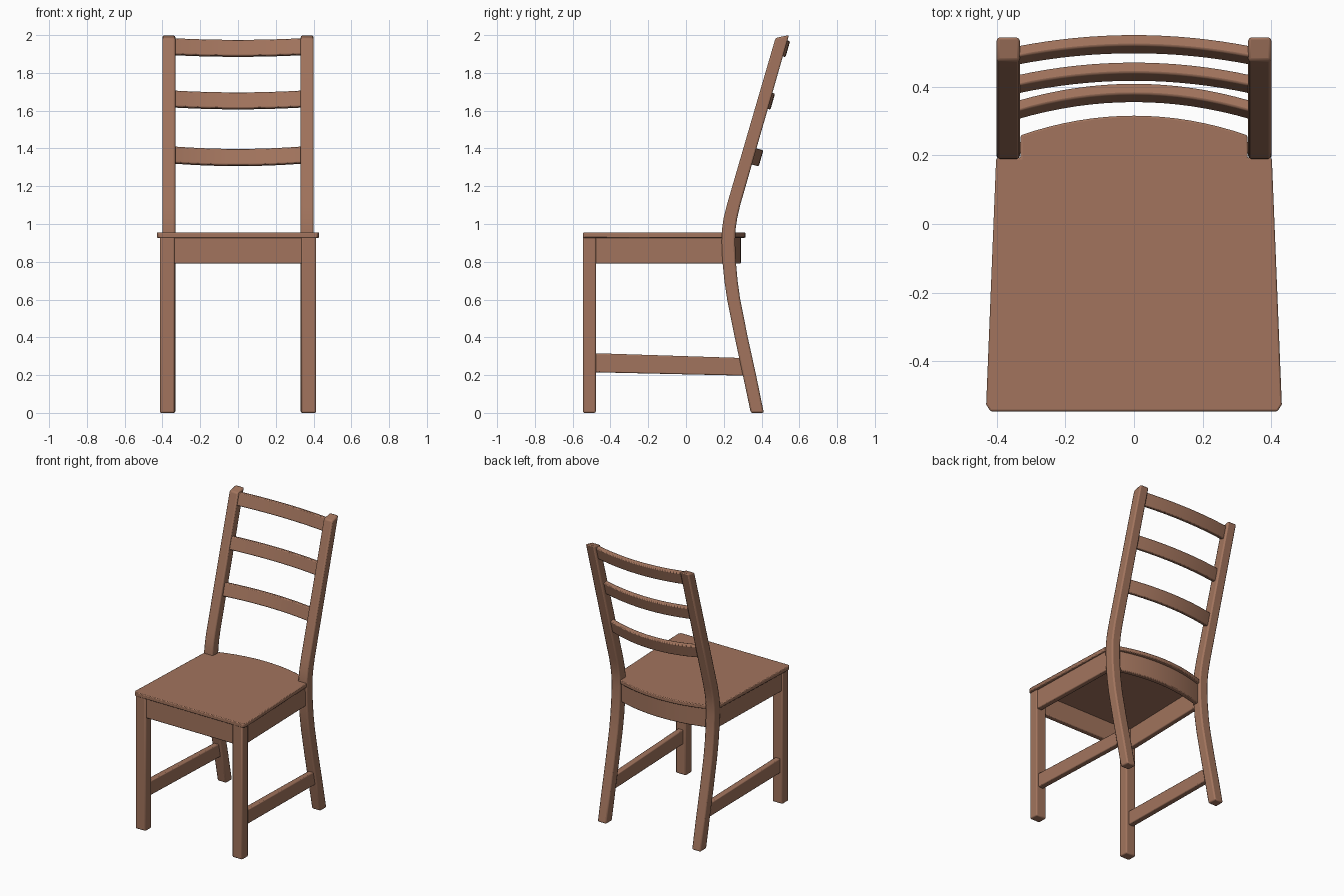
import bpy, bmesh, math

if "Cube" in bpy.data.objects:
    bpy.data.objects.remove(bpy.data.objects["Cube"])

wood = bpy.data.materials.new("warm brown wood")
wood.diffuse_color = (0.36, 0.175, 0.11, 1)
wood.use_nodes = True
wood.node_tree.nodes["Principled BSDF"].inputs["Base Color"].default_value = wood.diffuse_color


def finish(name, bm, mirror=False, bevel=0.006):
    """Turn a bmesh into a softly bevelled, smooth shaded object."""
    bmesh.ops.recalc_face_normals(bm, faces=bm.faces)
    mesh = bpy.data.meshes.new(name)
    bm.to_mesh(mesh)
    bm.free()
    ob = bpy.data.objects.new(name, mesh)
    bpy.context.collection.objects.link(ob)
    mesh.materials.append(wood)
    if mirror:
        m = ob.modifiers.new("mirror", 'MIRROR')
        m.use_mirror_merge = False
    b = ob.modifiers.new("bevel", 'BEVEL')
    b.width, b.segments = bevel, 2
    b.limit_method, b.angle_limit = 'ANGLE', math.radians(40)
    bpy.ops.object.select_all(action='DESELECT')
    ob.select_set(True)
    bpy.context.view_layer.objects.active = ob
    bpy.ops.object.shade_smooth_by_angle(angle=math.radians(40))
    return ob


def loft(name, rings, **kw):
    """Skin a row of matching closed rings and cap both ends."""
    bm = bmesh.new()
    rows = [[bm.verts.new(p) for p in r] for r in rings]
    n = len(rows[0])
    for a, b in zip(rows, rows[1:]):
        for i in range(n):
            j = (i + 1) % n
            bm.faces.new((a[i], a[j], b[j], b[i]))
    bm.faces.new(rows[0])
    bm.faces.new(rows[-1])
    return finish(name, bm, **kw)


def flat_ring(x0, x1, y0, y1, z):
    return [(x0, y0, z), (x1, y0, z), (x1, y1, z), (x0, y1, z)]


def rail_ring(x0, x1, y, z0, z1):
    return [(x0, y, z0), (x1, y, z0), (x1, y, z1), (x0, y, z1)]


# Front legs
loft("front_leg", [flat_ring(0.336, 0.414, -0.545, -0.477, z) for z in (0, 0.935)],
     mirror=True, bevel=0.008)

# Back legs, curved below the seat and leaning back above it: (z, front y, back y)
leg_profile = [(0, .343, .412), (.2, .301, .371), (.4, .258, .327), (.6, .218, .287),
               (.7, .203, .273), (.8, .193, .264), (.9, .189, .260), (.97, .190, .262),
               (1.03, .199, .271), (1.1, .216, .287), (1.99, .474, .545)]
rings = [flat_ring(0.332, 0.400, a, b, z) for z, a, b in leg_profile]
rings[-1] = [(x, y, 1.985 if y < .5 else 2.0) for x, y, z in rings[-1]]
loft("back_leg", rings, mirror=True, bevel=0.009)

# Seat, notched around the back legs with a bowed rear edge
N = 16
arc = []
for i in range(N + 1):
    x = 0.33 - 0.66 * i / N
    arc.append((x, 0.258 + 0.057 * (1 - (x / 0.33) ** 2)))
outline = ([(-.418, -.545), (.418, -.545), (.43, -.525), (.401, .192), (.33, .192)]
           + arc + [(-.33, .192), (-.401, .192), (-.43, -.525)])
loft("seat", [[(x, y, z) for x, y in outline] for z in (0.927, 0.955)], bevel=0.005)

# Front, side and back aprons under the seat
loft("front_apron", [rail_ring(-.345, .345, y, .79, .932) for y in (-.535, -.498)])
loft("side_apron", [rail_ring(.370, .407, -.49, .79, .932),
                    rail_ring(.352, .389, .205, .79, .932)], mirror=True)


def bowed(name, y0, y1, z0, z1, bow, lean, half=0.34):
    """A board spanning the back legs, bowed backwards and leaning by a slope."""
    out = []
    for i in range(N + 1):
        x = half * (2 * i / N - 1)
        d = bow * (1 - (x / half) ** 2)
        s, t = d - 0, -d * lean
        k = (z1 - z0) * lean
        e = (y1 - y0) * lean
        out.append([(x, y0 + s, z0 + e + t), (x, y1 + s, z0 + t),
                    (x, y1 + s + k, z1 - e + t), (x, y0 + s + k, z1 + t)])
    return loft(name, out)


bowed("back_apron", .202, .236, .79, .932, .055, 0)

# Three back slats
bowed("lower_slat", .303, .335, 1.318, 1.412, .05, 0.26)
bowed("middle_slat", .378, .410, 1.615, 1.708, .037, 0.26)
bowed("top_slat", .462, .494, 1.892, 1.985, .033, 0.26)

# Side stretchers between front and back legs
loft("side_stretcher", [rail_ring(.357, .397, -.485, .215, .316),
                        rail_ring(.347, .387, .315, .197, .29)], mirror=True)
